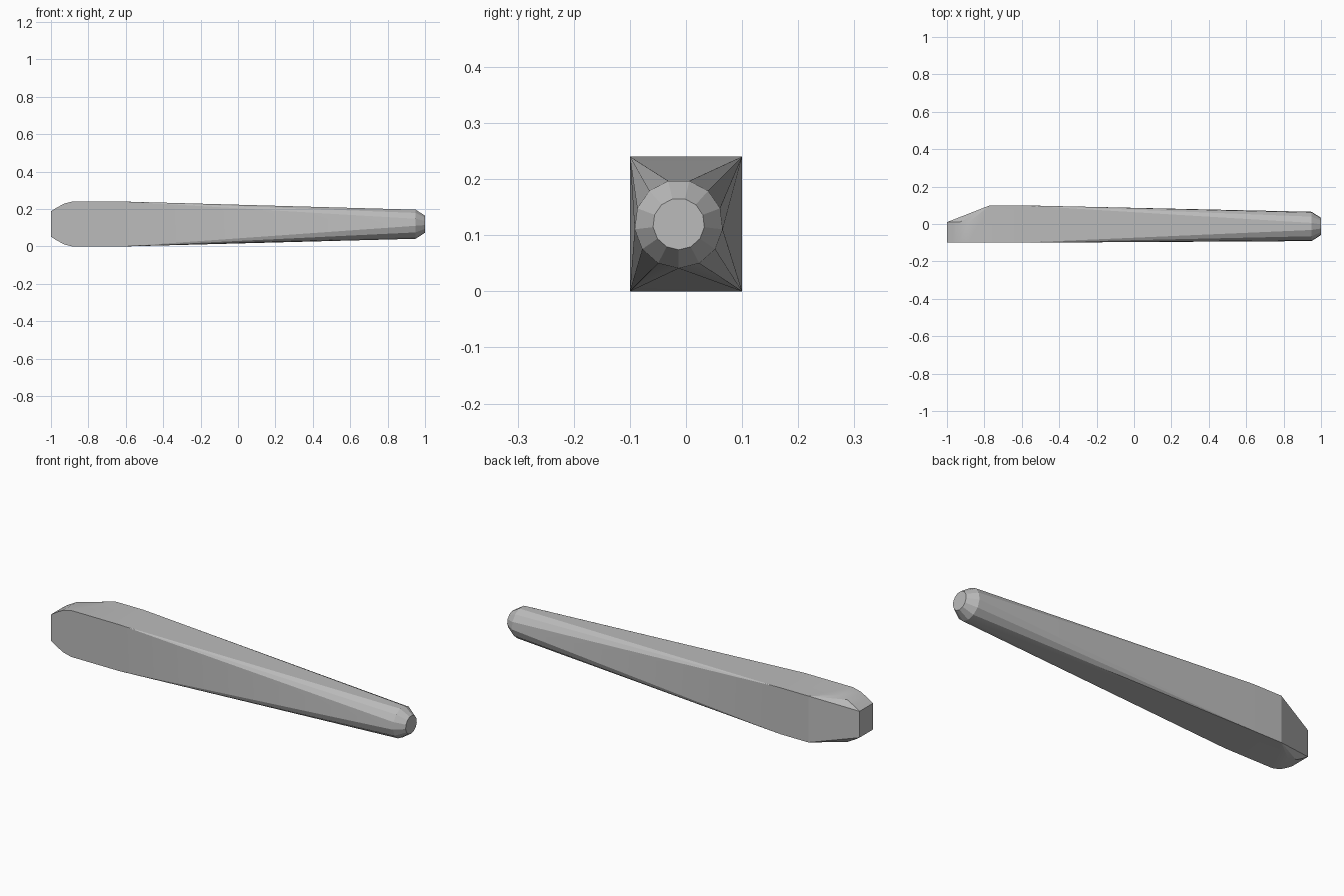
import bpy, bmesh, math

if "Cube" in bpy.data.objects:
    bpy.data.objects.remove(bpy.data.objects["Cube"])

grey = bpy.data.materials.new("plain grey")
grey.diffuse_color = (0.5, 0.5, 0.5, 1)
grey.use_nodes = True
grey.node_tree.nodes["Principled BSDF"].inputs["Base Color"].default_value = grey.diffuse_color

H, W = 0.24, 0.1          # height and half width of the thick end
points = []


def ring(x, radius, sides, start):
    """Polygon around the shaft axis, measured from straight down."""
    for k in range(sides):
        a = start + 2 * math.pi * k / sides
        points.append((x, -0.013 + radius * math.sin(a), H / 2 - radius * math.cos(a)))


# Rounded nose at the thick end, mirrored top to bottom
for x, z in ((-1, 0.188), (-0.97, 0.207), (-0.93, 0.229), (-0.885, H)):
    for y in (-W, 0.01):
        points += [(x, y, z), (x, y, H - z)]

# Rear shoulder of the slanted cut, and the square section where the taper starts
for z in (0, H):
    points.append((-0.77, W, z))
    points += [(-0.61, y, z) for y in (-W, W)]

# Round thin end with a chamfered tip
ring(0.95, 0.079, 13, 0)
ring(1.0, 0.046, 13, 0)

# The body is convex, so a hull joins its sections
bm = bmesh.new()
for p in points:
    bm.verts.new(p)
hull = bmesh.ops.convex_hull(bm, input=bm.verts[:])
loose = {v for v in hull["geom_interior"] + hull["geom_unused"]
         if isinstance(v, bmesh.types.BMVert)}
bmesh.ops.delete(bm, geom=list(loose), context="VERTS")
bmesh.ops.dissolve_limit(bm, angle_limit=math.radians(0.5), verts=bm.verts[:], edges=bm.edges[:])
bmesh.ops.recalc_face_normals(bm, faces=bm.faces[:])

mesh = bpy.data.meshes.new("tapered_handle")
bm.to_mesh(mesh)
bm.free()
mesh.materials.append(grey)
handle = bpy.data.objects.new("tapered_handle", mesh)
bpy.context.collection.objects.link(handle)
bpy.context.view_layer.objects.active = handle
handle.select_set(True)
bpy.ops.object.shade_smooth_by_angle(angle=math.radians(20))
